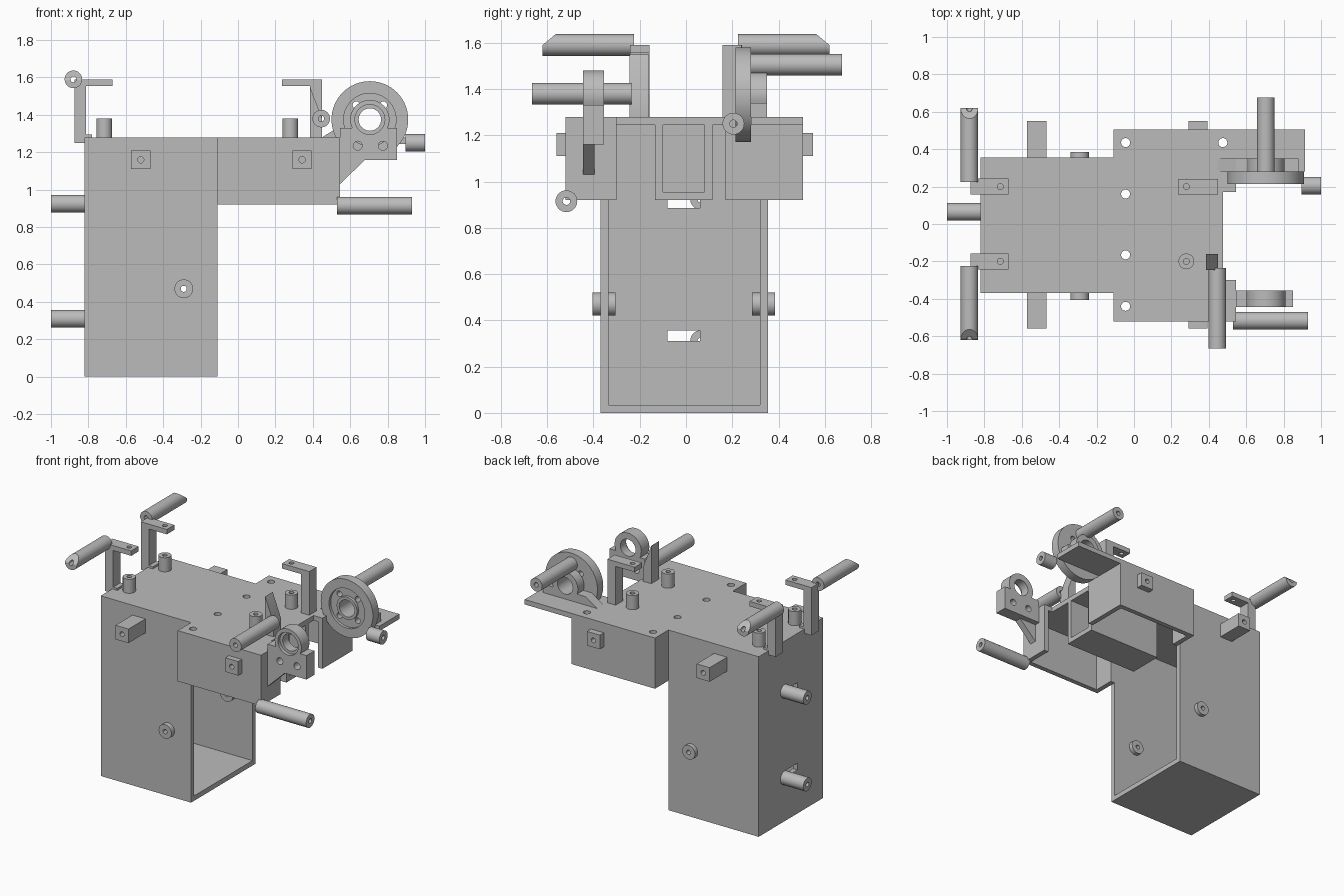
import bpy, math
from mathutils import Matrix

cube = bpy.data.objects.get("Cube")
if cube:
    bpy.data.objects.remove(cube, do_unlink=True)

grey = bpy.data.materials.new("plain_grey")
grey.use_nodes = True
colour = (0.5, 0.5, 0.5, 1)
grey.diffuse_color = colour
grey.node_tree.nodes["Principled BSDF"].inputs["Base Color"].default_value = colour

# Profile planes: z uses (x, y), y uses (x, z), x uses (y, z)
FRAMES = {
    "z": Matrix.Identity(3),
    "y": Matrix(((1, 0, 0), (0, 0, -1), (0, 1, 0))),
    "x": Matrix(((0, 0, 1), (1, 0, 0), (0, 1, 0))),
}


def circle(u, v, r, n=32):
    return [(u + r * math.cos(2 * math.pi * i / n), v + r * math.sin(2 * math.pi * i / n))
            for i in range(n)]


def rect(u0, u1, v0, v1):
    return [(u0, v0), (u1, v0), (u1, v1), (u0, v1)]


def prism(name, axis, lo, hi, outline, holes=()):
    """Extrude a profile with holes along an axis from lo to hi."""
    curve = bpy.data.curves.new(name, "CURVE")
    curve.dimensions = "2D"
    curve.fill_mode = "BOTH"
    curve.extrude = (hi - lo) / 2
    for loop in (outline, *holes):
        s = curve.splines.new("POLY")
        s.points.add(len(loop) - 1)
        for p, (u, v) in zip(s.points, loop):
            p.co = (u, v, 0, 1)
        s.use_cyclic_u = True
    temp = bpy.data.objects.new(name, curve)
    bpy.context.collection.objects.link(temp)
    bpy.context.view_layer.update()
    mesh = bpy.data.meshes.new_from_object(
        temp.evaluated_get(bpy.context.evaluated_depsgraph_get()))
    bpy.data.objects.remove(temp, do_unlink=True)
    mesh.transform(FRAMES[axis].to_4x4())
    shift = [0, 0, 0]
    shift["xyz".index(axis)] = (lo + hi) / 2
    mesh.transform(Matrix.Translation(shift))
    mesh.materials.clear()
    mesh.materials.append(grey)
    ob = bpy.data.objects.new(name, mesh)
    bpy.context.collection.objects.link(ob)
    bpy.ops.object.select_all(action="DESELECT")
    ob.select_set(True)
    bpy.context.view_layer.objects.active = ob
    bpy.ops.object.shade_smooth_by_angle(angle=math.radians(30))
    return ob


def tube(name, axis, lo, hi, u, v, r=0.047, bore=0.016):
    return prism(name, axis, lo, hi, circle(u, v, r), [circle(u, v, bore)])


T = 0.035          # wall thickness
TOP, DECK, LOW = 1.28, 1.245, 0.92

# Tall box, open towards +x
for name, y in (("tall_front_wall", -0.37), ("tall_back_wall", 0.355 - T)):
    prism(name, "y", y, y + T, rect(-0.82, -0.11, 0, DECK), [circle(-0.29, 0.47, 0.016)])
prism("tall_end_wall", "x", -0.82, -0.82 + T, rect(-0.335, 0.32, 0, DECK),
      [rect(-0.08, 0.06, 0.31, 0.357), rect(-0.08, 0.06, 0.885, 0.93)])
prism("tall_floor", "z", 0, T, rect(-0.785, -0.11, -0.335, 0.32))

# Deck with its side strip and bolt holes
prism("deck", "z", DECK, TOP,
      [(-0.82, -0.37), (-0.11, -0.37), (-0.11, -0.52), (0.545, -0.52), (0.545, -0.3),
       (0.475, -0.3), (0.475, 0.17), (0.545, 0.17), (0.545, 0.28), (0.915, 0.28),
       (0.915, 0.505), (-0.11, 0.505), (-0.11, 0.355), (-0.82, 0.355)],
      [circle(x, y, 0.024) for x, y in
       ((-0.045, 0.435), (0.475, 0.435), (-0.045, 0.16), (-0.045, -0.165), (-0.045, -0.44))])

# Upper bays, open underneath
for name, y in (("bay_front_wall", -0.52), ("bay_back_wall", 0.505 - T)):
    prism(name, "y", y, y + T, rect(-0.11, 0.545, LOW, DECK))
for name, x, y0, y1 in (("bay_front_end", 0.545 - T, -0.485, -0.3),
                        ("bay_back_end", 0.545 - T, 0.17, 0.47),
                        ("bay_front_return", -0.11, -0.485, -0.37 + T),
                        ("bay_back_return", -0.11, 0.32, 0.47)):
    prism(name, "x", x, x + T, rect(y0, y1, LOW, DECK))

# Central duct
for name, y in (("duct_front_wall", -0.135), ("duct_back_wall", 0.08)):
    prism(name, "y", y, y + T, rect(-0.11, 0.475, LOW, DECK))
prism("duct_floor", "z", LOW, LOW + T, rect(-0.11, 0.475, -0.1, 0.08))

# Pegs on the end wall
for z in (0.31, 0.925):
    tube("end_peg", "x", -1, -0.82, 0.065, z)

# Posts, and the mirrored lugs and bosses on the sides
for side, wall, bay, out, boss in ((-1, -0.37, -0.52, -0.56, (-0.405, -0.305)),
                                   (1, 0.355, 0.505, 0.55, (0.285, 0.385))):
    for x in (-0.715, 0.28):
        tube("deck_post", "z", TOP, 1.38, x, side * 0.2, 0.042)
    for x, start in ((-0.52, wall), (0.343, bay)):
        prism("side_lug", "y", min(start, out), max(start, out),
              rect(x - 0.051, x + 0.051, 1.11, 1.21), [circle(x, 1.16, 0.017)])
    tube("side_boss", "y", *boss, -0.29, 0.47, 0.05)

# Angled brackets at the end, each with a slanted rod
for side in (-1, 1):
    y = side * 0.2
    prism("end_bracket", "y", y - 0.042, y + 0.042,
          [(-0.875, 1.25), (-0.82, 1.25), (-0.82, TOP), (-0.78, TOP), (-0.78, 1.295),
           (-0.812, 1.295), (-0.812, 1.555), (-0.78, 1.555), (-0.78, 1.59), (-0.875, 1.59)])
    prism("end_bracket_arm", "z", 1.555, 1.59,
          rect(-0.78, -0.67, y - 0.042, y + 0.042), [circle(-0.715, y, 0.016)])
    a, b = sorted((side * 0.225, side * 0.62))
    rod = tube("end_rod", "y", a, b, -0.88, 1.59)
    for v in rod.data.vertices:
        if abs(v.co.y) > 0.5 and v.co.z > 1.59:
            v.co.y -= side * (v.co.z - 1.59) * 1.2

# Brackets near the wheel
slope = [(0.385, TOP), (0.45, TOP), (0.45, 1.38), (0.385, 1.55)]
prism("front_wedge", "y", -0.245, -0.16, slope)
tube("front_rod", "y", -0.665, -0.235, 0.445, 1.38)
prism("rear_bracket", "y", 0.158, 0.24, rect(0.385, 0.45, TOP, 1.59))
prism("rear_bracket_arm", "z", 1.555, 1.59, rect(0.235, 0.385, 0.158, 0.24),
      [circle(0.28, 0.2, 0.016)])

# Bearing supports share an arched profile
CX, CZ = 0.705, 1.375


def arch(x0, x1, z0, z1, r):
    a = math.asin((z1 - CZ) / r)
    arc = [(CX + r * math.cos(t), CZ + r * math.sin(t))
           for t in (a + (math.pi - 2 * a) * i / 24 for i in range(25))]
    return [(x0, z0), (x1, z0), (x1, z1), *arc, (x0 + 0.095 if z0 == TOP else x0, z1)]


bolts = [circle(x, 1.235, 0.024) for x in (0.64, 0.775)]
clamp = arch(0.545, 0.85, 1.16, 1.33, 0.105)
for name, a, b, bore in (("clamp_face", -0.445, -0.42, 0.08), ("clamp_back", -0.42, -0.355, 0.06)):
    prism(name, "y", a, b, clamp, [circle(CX, CZ, bore), *bolts])
prism("clamp_gusset", "y", -0.445, -0.395, [(0.545, 1.03), (0.68, 1.16), (0.545, 1.16)])
prism("wheel_support", "y", 0.28, 0.35, arch(0.45, 0.88, TOP, 1.34, 0.1),
      [circle(CX, CZ, 0.06)])

# Wheel: recessed web, raised rim and hub
prism("wheel_web", "y", 0.235, 0.28, circle(CX, CZ, 0.205, 64),
      [circle(CX, CZ, 0.06)] + [circle(CX + i * 0.072, CZ + j * 0.077, 0.02)
                                for i in (-1, 1) for j in (-1, 1)])
prism("wheel_rim", "y", 0.215, 0.235, circle(CX, CZ, 0.205, 64), [circle(CX, CZ, 0.14, 64)])
prism("wheel_hub", "y", 0.215, 0.235, circle(CX, CZ, 0.08), [circle(CX, CZ, 0.06)])
tube("wheel_rod", "y", 0.28, 0.675, CX, 1.505)

# Loose pegs along x
tube("strip_peg", "x", 0.895, 1.0, 0.205, 1.25)
tube("low_peg", "x", 0.53, 0.93, -0.517, 0.915)
